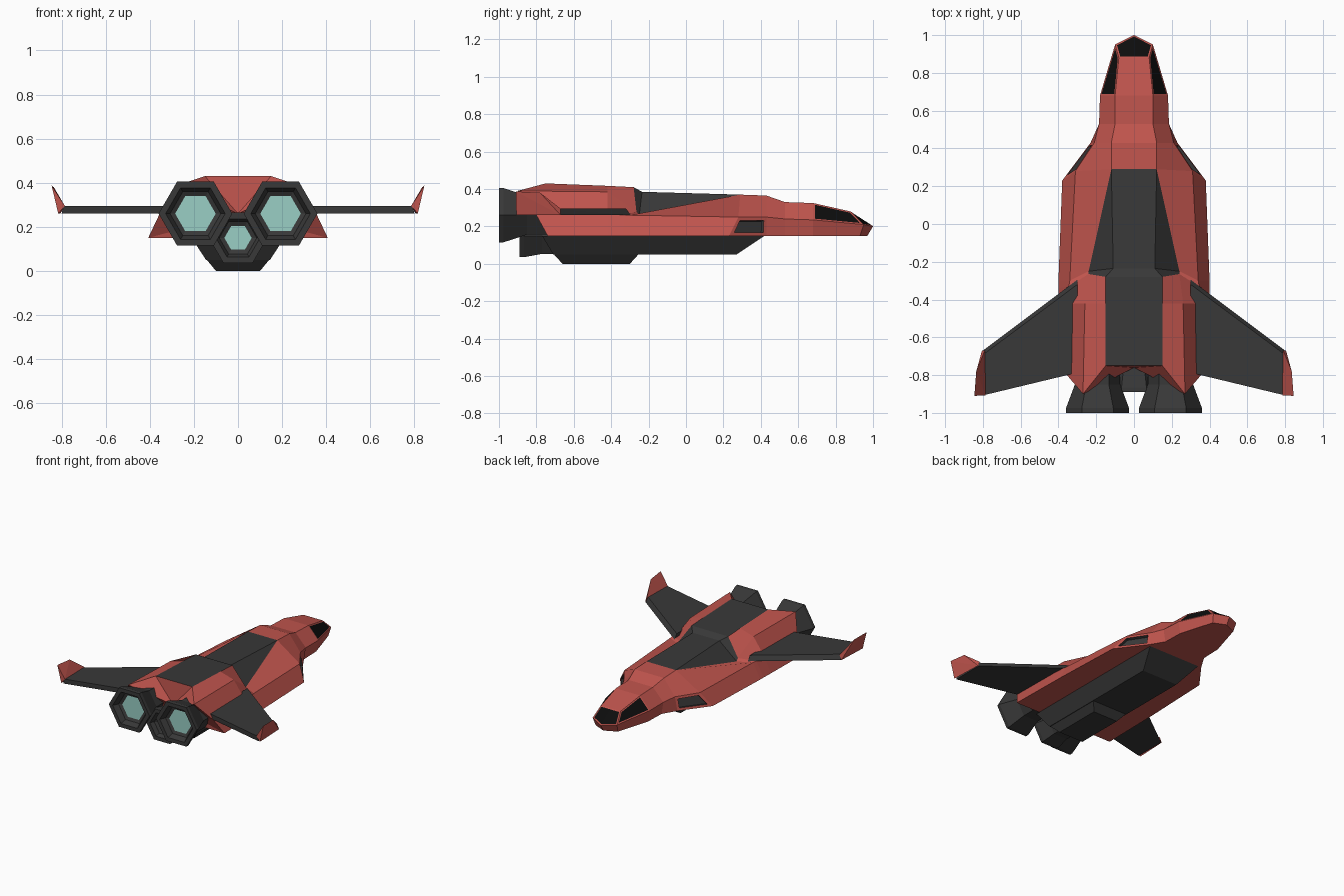
import bpy, bmesh, math
from mathutils import Vector

if "Cube" in bpy.data.objects:
    bpy.data.objects.remove(bpy.data.objects["Cube"])


def material(name, rgb):
    m = bpy.data.materials.new(name)
    m.diffuse_color = (*rgb, 1)
    m.use_nodes = True
    m.node_tree.nodes["Principled BSDF"].inputs["Base Color"].default_value = m.diffuse_color
    return m


RED = material("red_paint", (0.53, 0.09, 0.075))
DARK = material("dark_metal", (0.04, 0.04, 0.04))
BLACK = material("black_glass", (0.004, 0.004, 0.004))
GLOW = material("engine_glow", (0.32, 0.62, 0.56))


def finish(name, bm, mats, mirror=False):
    bmesh.ops.recalc_face_normals(bm, faces=bm.faces[:])
    me = bpy.data.meshes.new(name)
    bm.to_mesh(me)
    bm.free()
    for m in mats:
        me.materials.append(m)
    ob = bpy.data.objects.new(name, me)
    bpy.context.collection.objects.link(ob)
    if mirror:
        ob.modifiers.new("mirror", 'MIRROR')
    return ob


def convex(name, pts, mat, mirror=False):
    bm = bmesh.new()
    vs = [bm.verts.new(p) for p in pts]
    bmesh.ops.convex_hull(bm, input=vs)
    bmesh.ops.dissolve_limit(bm, angle_limit=0.01, verts=bm.verts[:], edges=bm.edges[:])
    return finish(name, bm, [mat], mirror)


def face(bm, pts, mat):
    uniq = []
    for p in pts:
        if p not in uniq:
            uniq.append(p)
    if len(uniq) > 2:
        bm.faces.new([bm.verts.new(p) for p in uniq]).material_index = mat


# Fuselage half sections, nose to tail: top edge, shoulder, side edge, bottom edge
T0 = (.08, .88, .28)
T1 = (.10, .68, .325)
T2 = (.10, .53, .33)
T3 = (.12, .43, .365)
T4 = (.12, .29, .37)
sections = [
    [T0, T0, (.10, .95, .21), (.09, .93, .15)],
    [T1, T1, (.18, .68, .235), (.165, .68, .15)],
    [T2, T2, (.185, .53, .24), (.17, .53, .15)],
    [T3, T3, (.21, .43, .25), (.23, .43, .15)],
    [T4, T4, (.31, .28, .25), (.38, .23, .15)],
    [(.11, -.235, .385), (.24, -.25, .26), (.34, -.30, .26), (.40, -.30, .15)],
    [(.15, -.28, .41), (.24, -.265, .28), (.345, -.33, .26), (.40, -.34, .15)],
    [(.15, -.42, .417), (.26, -.42, .385), (.35, -.42, .26), (.402, -.42, .15)],
    [(.15, -.75, .43), (.27, -.90, .39), (.355, -.80, .26), (.407, -.74, .15)],
]


def full(s):
    return [(0, *s[0][1:])] + s + [(0, *s[-1][1:])]


# Strip materials: 0 red, 1 dark, 2 glass, 3 side intake
special = {(0, 2): 2, (3, 3): 3, (4, 0): 1, (4, 1): 1, (5, 0): 1, (5, 1): 1,
           (6, 0): 1, (7, 0): 1}
bm = bmesh.new()
for i in range(len(sections) - 1):
    a, b = full(sections[i]), full(sections[i + 1])
    for j in range(5):
        face(bm, [a[j], a[j + 1], b[j + 1], b[j]], special.get((i, j), 0))
# Nose cap with windscreen
n = full(sections[0])
tip, chin = (0, 1.0, .2), (0, .97, .15)
face(bm, [n[0], n[1], n[3], tip], 2)
face(bm, [n[3], n[4], chin, tip], 0)
face(bm, [n[4], n[5], chin], 0)
# Tail cap
t = full(sections[-1])
for j in range(5):
    face(bm, [t[j], t[j + 1], (0, -.76, .26)], 0)
bmesh.ops.remove_doubles(bm, verts=bm.verts[:], dist=1e-4)
bmesh.ops.mirror(bm, geom=bm.verts[:] + bm.edges[:] + bm.faces[:], axis='X', merge_dist=1e-4)
bmesh.ops.remove_doubles(bm, verts=bm.verts[:], dist=1e-4)
bmesh.ops.recalc_face_normals(bm, faces=bm.faces[:])
# Inset the windscreen, side windows and intakes
screen = [f for f in bm.faces if f.material_index == 2 and any(abs(v.co.x) < 1e-4 for v in f.verts)]
sides = [f for f in bm.faces if f.material_index == 2 and f not in screen]
intakes = [f for f in bm.faces if f.material_index == 3]
rims = bmesh.ops.inset_region(bm, faces=screen, thickness=.009, use_even_offset=True)["faces"]
rims += bmesh.ops.inset_individual(bm, faces=sides, thickness=.009, use_even_offset=True)["faces"]
rims += bmesh.ops.inset_individual(bm, faces=intakes, thickness=.018, use_even_offset=True)["faces"]
for f in rims:
    f.material_index = 0
walls = bmesh.ops.inset_individual(bm, faces=intakes, thickness=.002, depth=-.02)["faces"]
for f in intakes + walls:
    f.material_index = 1
finish("fuselage", bm, [RED, DARK, BLACK])

# Belly keel and lower pod
convex("keel", [(s * x, y, z) for s in (1, -1) for x, y, z in
       [(.21, .42, .15), (.21, -.77, .15), (.145, .27, .05), (.145, -.71, .05)]], DARK)
convex("belly_pod", [(s * x, y, z) for s in (1, -1) for x, y, z in
       [(.145, -.25, .055), (.145, -.71, .055), (.10, -.30, 0), (.10, -.66, 0)]], DARK)

# Wings and upturned tips
convex("wings", [(.30, -.295, .26), (.80, -.67, .26), (.80, -.905, .26), (.30, -.787, .26),
                 (.30, -.32, .295), (.79, -.685, .295), (.79, -.905, .295), (.30, -.787, .295)],
       DARK, True)
convex("wing_tips", [(.79, -.67, .295), (.805, -.67, .26), (.785, -.907, .295), (.815, -.907, .26),
                     (.835, -.78, .38), (.845, -.91, .387)], RED, True)


# Hexagonal nozzles: profile of (radius, y) rings
def nozzle(name, x, z, profile, mirror):
    bm = bmesh.new()
    rings = [[bm.verts.new((x + r * math.cos(k * math.pi / 3), y, z + r * math.sin(k * math.pi / 3)))
              for k in range(6)] for r, y in profile]
    for a, b in zip(rings, rings[1:]):
        for k in range(6):
            bm.faces.new([a[k], a[k - 1], b[k - 1], b[k]])
    bm.faces.new(rings[0])
    bm.faces.new(rings[-1]).material_index = 1
    finish(name, bm, [DARK, GLOW], mirror)


nozzle("main_engines", .193, .26, [(.12, -.6), (.12, -.85), (.167, -.975), (.167, -1.0),
                                   (.135, -1.0), (.115, -.96), (.092, -.95)], True)
nozzle("centre_engine", 0, .15, [(.112, -.6), (.112, -.77), (.132, -.865), (.132, -.89),
                                 (.10, -.89), (.085, -.86), (.062, -.85)], False)
